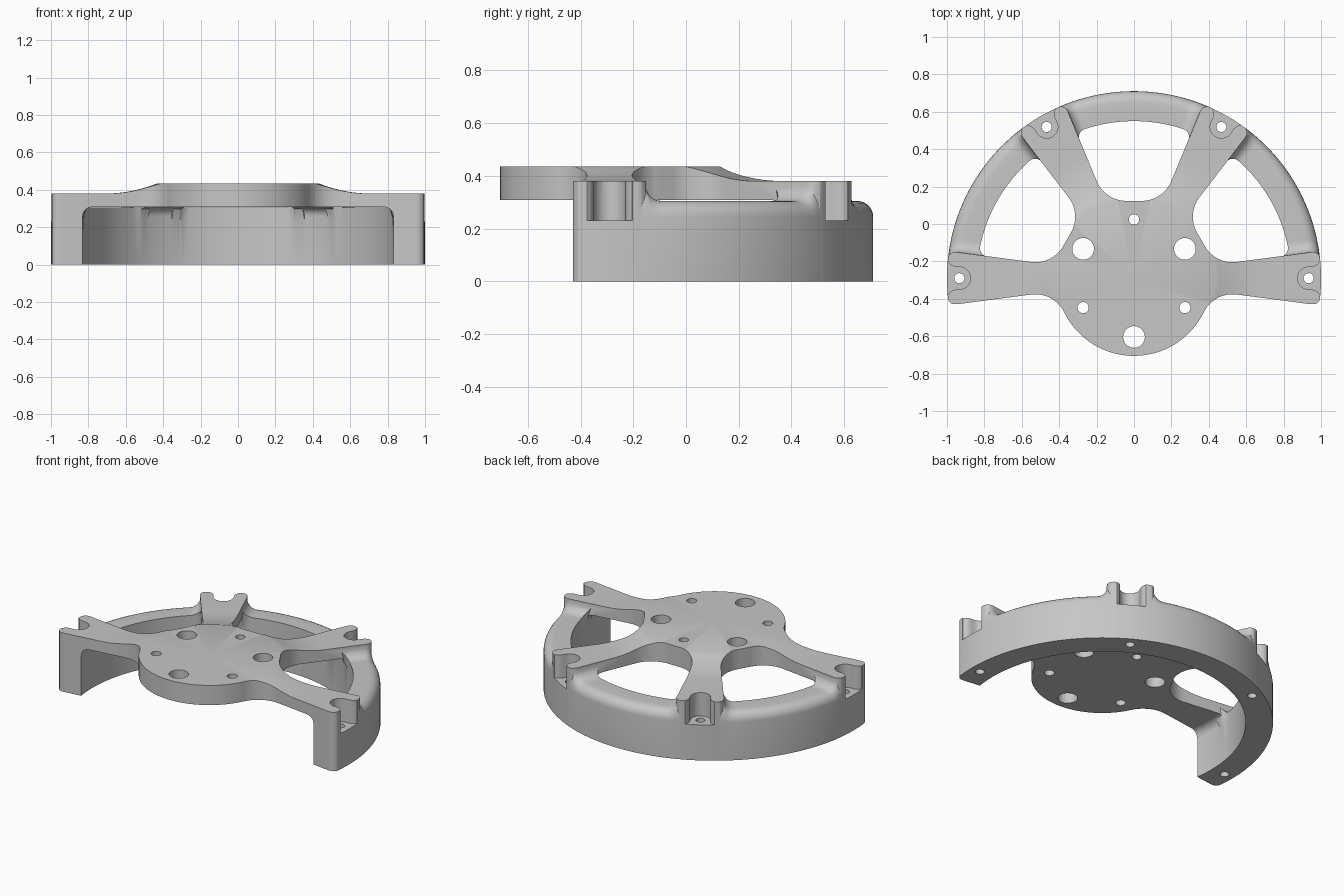
import bpy, bmesh, math
from math import sin, cos, radians, hypot, atan2

if "Cube" in bpy.data.objects:
    bpy.data.objects.remove(bpy.data.objects["Cube"])

CY = -0.29                      # shared axis of hub and ring
HUB = 0.415
SPOKES = [0, 60, 120, 180]


def polar(r, deg):
    return (r * cos(radians(deg)), r * sin(radians(deg)))


def turn(p, deg):
    c, s = cos(radians(deg)), sin(radians(deg))
    return (p[0] * c - p[1] * s, p[0] * s + p[1] * c)


def circle(x, y, r, n=32):
    return [(x + r * cos(2 * math.pi * i / n), y + r * sin(2 * math.pi * i / n)) for i in range(n)]


def finish(name, bm):
    bmesh.ops.recalc_face_normals(bm, faces=bm.faces)
    me = bpy.data.meshes.new(name)
    bm.to_mesh(me)
    bm.free()
    ob = bpy.data.objects.new(name, me)
    ob.location.y = CY
    bpy.context.collection.objects.link(ob)
    return ob


def prisms(name, outlines, z0, z1):
    bm = bmesh.new()
    for pts in outlines:
        low = [bm.verts.new((x, y, z0)) for x, y in pts]
        high = [bm.verts.new((x, y, z1)) for x, y in pts]
        bm.faces.new(low)
        bm.faces.new(high)
        for i in range(len(pts)):
            j = (i + 1) % len(pts)
            bm.faces.new((low[i], low[j], high[j], high[i]))
    return finish(name, bm)


def sweep(bm, profile, start, stop, closed):
    """Sweep the profile (a function of the angle) round the axis in 1 degree steps."""
    rows = []
    for a in range(start, stop if closed else stop + 1):
        rows.append([bm.verts.new((*polar(r, a), z)) for r, z in profile(a)])
    n = len(rows[0])
    for k in range(len(rows) if closed else len(rows) - 1):
        a, b = rows[k], rows[(k + 1) % len(rows)]
        for i in range(n):
            j = (i + 1) % n
            bm.faces.new((a[i], a[j], b[j], b[i]))
    if not closed:
        bm.faces.new(rows[0])
        bm.faces.new(rows[-1])


def boolean(target, tool, op):
    mod = target.modifiers.new(op, 'BOOLEAN')
    mod.operation, mod.object, mod.solver = op, tool, 'EXACT'
    bpy.context.view_layer.objects.active = target
    bpy.ops.object.modifier_apply(modifier=mod.name)
    bpy.data.objects.remove(tool, do_unlink=True)


# Half outline of one spoke: fillet off the hub, flared edge, rounded tip
slope = 0.1325
al = math.atan(slope)
rho = 0.172
c = -sin(al) * 0.55 + cos(al) * 0.087
s = math.sqrt((HUB + rho) ** 2 - (c + rho) ** 2)
fx = s * cos(al) - (c + rho) * sin(al)
fy = s * sin(al) + (c + rho) * cos(al)
a0, a1 = atan2(-fy, -fx), al - math.pi / 2
half = [(fx + rho * cos(a0 + (a1 - a0) * i / 14), fy + rho * sin(a0 + (a1 - a0) * i / 14))
        for i in range(15)]
half += [(0.945, 0.139), (0.965, 0.139), (0.98, 0.133), (0.991, 0.12), (0.996, 0.10), (1.05, 0.09)]

# Hub and spokes in plan
outline = []
for d in SPOKES:
    outline += [turn((x, -y), d) for x, y in half] + [turn(p, d) for p in reversed(half)]
ha = math.degrees(atan2(fy, fx))
n = 50
outline += [polar(HUB, 180 + ha + (180 - 2 * ha) * i / n) for i in range(1, n)]
frame = prisms("wheel_frame", [outline], -0.2, 0.6)

# Turned envelope: flat hub, dished spokes, feet standing on the ground
env = [(0.02, 0.308), (0.02, 0.435), (0.43, 0.435)]
env += [(0.43 + 0.28 * i / 10, 0.38 + 0.055 * (1 - i / 10) ** 2) for i in range(1, 11)]
env += [(1, 0.38), (1, 0), (0.84, 0)]
env += [(0.79 + 0.05 * cos(radians(a)), 0.258 + 0.05 * sin(radians(a))) for a in range(0, 91, 15)]
bm = bmesh.new()
sweep(bm, lambda a: env, 0, 360, True)
# the middle is closed by collapsing the small core onto the axis
core = [v for v in bm.verts if hypot(v.co.x, v.co.y) < 0.03]
for v in core:
    v.co.x = v.co.y = 0
bmesh.ops.remove_doubles(bm, verts=core, dist=1e-5)
loose = [e for e in bm.edges if not e.link_faces]
bmesh.ops.delete(bm, geom=loose, context='EDGES')
boolean(frame, finish("envelope", bm), 'INTERSECT')


# Rim, blended upward where it meets each spoke
def blend(r, a, size):
    d = min(r * abs(sin(radians(a - k))) - (0.087 + slope * (r * cos(radians(a - k)) - 0.55))
            for k in SPOKES if abs(a - k) < 60)
    d = max(0, min(size, d))
    return size - math.sqrt(size ** 2 - (size - d) ** 2)


def rim(a):
    pts = [(0.84, 0), (0.84, 0.24), (0.84 - blend(0.84, a, 0.045), 0.305 + blend(0.84, a, 0.06)),
           (0.89, 0.305 + blend(0.89, a, 0.06))]
    for k in range(0, 91, 15):
        t = radians(k)
        r = 0.94 + 0.06 * sin(t)
        pts.append((r, 0.245 + 0.06 * cos(t) + blend(r, a, 0.06) * cos(t)))
    return pts + [(1, 0)]


bm = bmesh.new()
for k in SPOKES[:3]:
    sweep(bm, rim, k + 5, k + 55, False)
boolean(frame, finish("rim", bm), 'UNION')

# Open screw seats at the spoke tips
seat = [(0.934 + 0.06 * cos(radians(a)), 0.06 * sin(radians(a))) for a in range(90, 271, 12)]
lip = [(0.955, 0.061), (0.972, 0.066), (0.985, 0.075), (0.992, 0.086), (1.05, 0.09)]
seat += [(x, -y) for x, y in lip] + lip[::-1]
boolean(frame, prisms("seats", [[turn(p, d) for p in seat] for d in SPOKES], 0.23, 0.7), 'DIFFERENCE')

# Screw holes in the tips and two sizes of hole round the hub
holes = [circle(*polar(0.934, d), 0.027) for d in SPOKES]
for i, r in enumerate([0.058, 0.028, 0.058, 0.03, 0.058, 0.03]):
    holes.append(circle(*polar(0.314, 30 + 60 * i), r))
boolean(frame, prisms("holes", holes, -0.3, 0.8), 'DIFFERENCE')

# Finish
mat = bpy.data.materials.new("grey_metal")
mat.diffuse_color = (0.57, 0.57, 0.57, 1)
mat.use_nodes = True
mat.node_tree.nodes["Principled BSDF"].inputs["Base Color"].default_value = mat.diffuse_color
frame.data.materials.clear()
frame.data.materials.append(mat)
for p in frame.data.polygons:
    p.material_index = 0
frame.select_set(True)
bpy.context.view_layer.objects.active = frame
bpy.ops.object.shade_smooth_by_angle(angle=radians(30))
